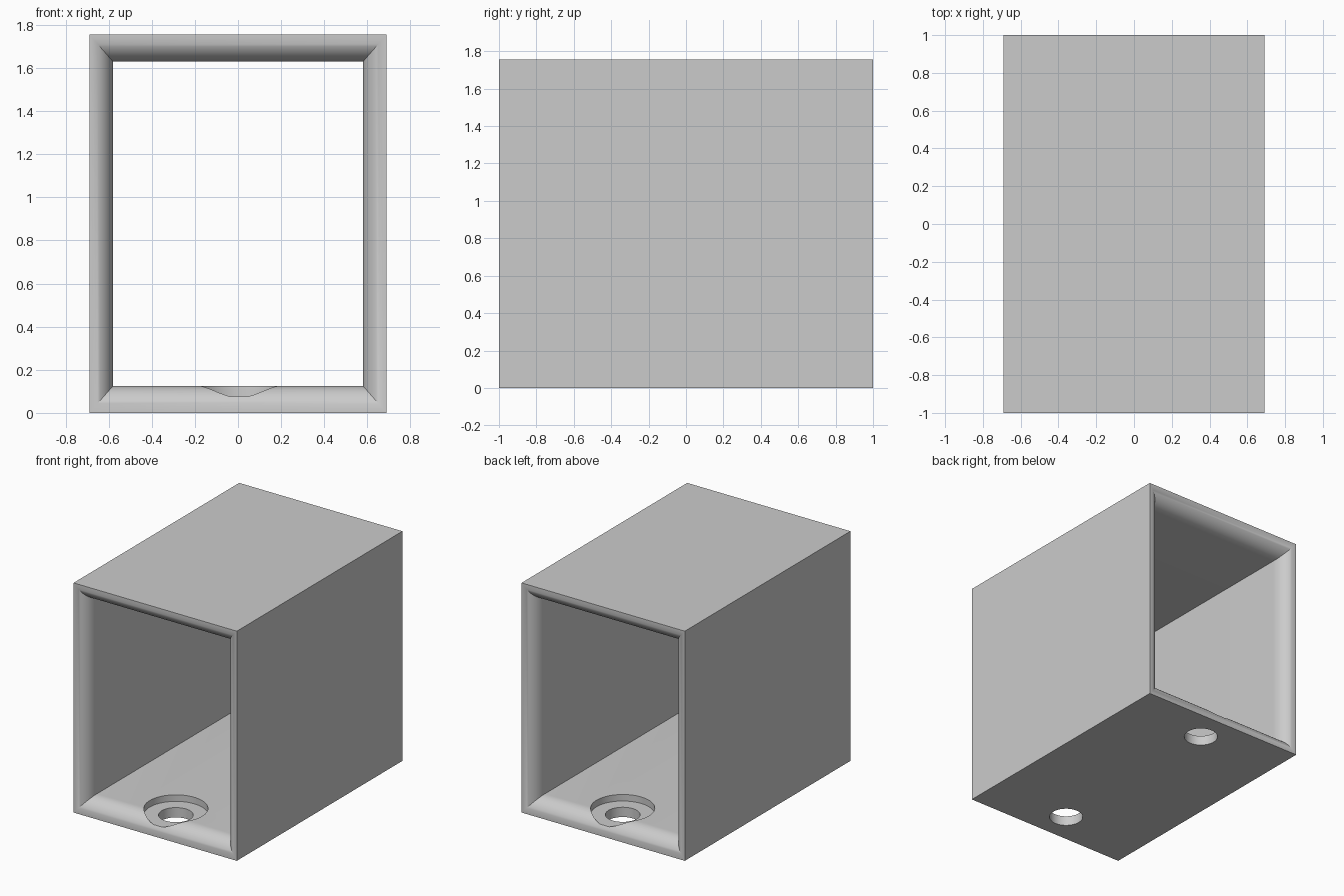
import bpy, bmesh, math

cube = bpy.data.objects.get("Cube")
if cube:
    bpy.data.objects.remove(cube, do_unlink=True)

W, D, H = 0.69, 1.0, 1.755          # half width, half depth, height
WALL_X, WALL_Z = 0.11, 0.125        # wall thicknesses
RIM, FLARE, STEPS = 0.003, 0.125, 14

grey = bpy.data.materials.new("light grey")
grey.use_nodes = True
colour = (0.6, 0.6, 0.6, 1)
grey.diffuse_color = colour
grey.node_tree.nodes["Principled BSDF"].inputs["Base Color"].default_value = colour


def ring(bm, y, ix, iz):
    """Rectangle inset by ix and iz from the outer walls."""
    x = W - ix
    return [bm.verts.new(p) for p in
            ((-x, y, iz), (x, y, iz), (x, y, H - iz), (-x, y, H - iz))]


def mouth(side):
    """Rounded opening profile, from the rim inward."""
    out = []
    for i in range(STEPS + 1):
        a = math.pi / 2 * i / STEPS
        s = 1 - math.cos(a)
        out.append((side * (D - FLARE * (1 - math.sin(math.pi / 2 - a))),
                    RIM + (WALL_X - RIM) * math.sin(a),
                    RIM + (WALL_Z - RIM) * math.sin(a)))
    return out


# Open sleeve: outer shell, rims and flared inner tunnel in one closed loop
bm = bmesh.new()
sections = [(D, 0, 0), (-D, 0, 0)] + mouth(-1) + mouth(1)[::-1]
rings = [ring(bm, *s) for s in sections]
for i, a in enumerate(rings):
    b = rings[(i + 1) % len(rings)]
    for k in range(4):
        n = (k + 1) % 4
        bm.faces.new((a[k], a[n], b[n], b[k]))
bmesh.ops.recalc_face_normals(bm, faces=bm.faces)
mesh = bpy.data.meshes.new("sleeve")
bm.to_mesh(mesh)
bm.free()
mesh.materials.append(grey)
sleeve = bpy.data.objects.new("sleeve", mesh)
bpy.context.collection.objects.link(sleeve)
bpy.context.view_layer.objects.active = sleeve
sleeve.select_set(True)


def drill(radius, y, low, high):
    """Cut a vertical round hole through the floor."""
    bpy.ops.mesh.primitive_cylinder_add(vertices=64, radius=radius, depth=high - low,
                                        location=(0.005, y, (low + high) / 2))
    cutter = bpy.context.object
    cutter.name = "hole_cutter"
    cutter.hide_render = True
    cutter.data.materials.append(grey)
    mod = sleeve.modifiers.new("hole", 'BOOLEAN')
    mod.operation = 'DIFFERENCE'
    mod.solver = 'EXACT'
    mod.object = cutter
    bpy.ops.object.select_all(action='DESELECT')
    sleeve.select_set(True)
    bpy.context.view_layer.objects.active = sleeve
    bpy.ops.object.modifier_apply(modifier=mod.name)
    bpy.data.objects.remove(cutter, do_unlink=True)


# Counterbored mounting holes near both ends of the floor
for y in (-0.757, 0.757):
    drill(0.222, y, 0.075, 0.4)
    drill(0.12, y, -0.2, 0.2)

bpy.ops.object.shade_smooth_by_angle(angle=math.radians(30))
